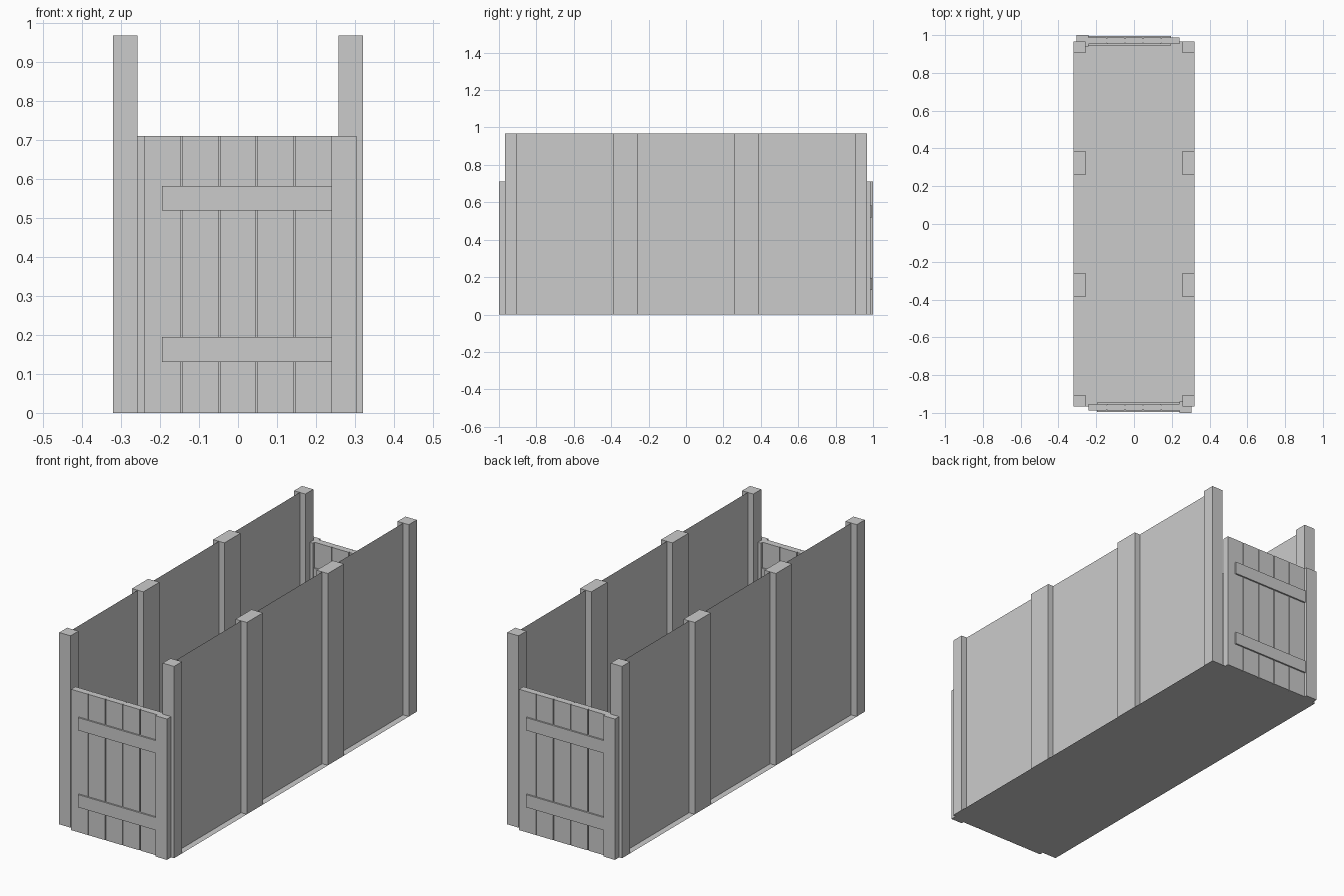
import bpy
import bmesh
from mathutils import Matrix, Vector

cube = bpy.data.objects.get("Cube")
if cube:
    bpy.data.objects.remove(cube, do_unlink=True)

# One plain grey for everything
GREY = (0.6, 0.6, 0.6, 1)
mat = bpy.data.materials.new("plain grey")
mat.use_nodes = True
mat.diffuse_color = GREY
mat.node_tree.nodes["Principled BSDF"].inputs["Base Color"].default_value = GREY

HEIGHT, GATE_HEIGHT = 0.967, 0.71
HALF_WIDTH, HALF_LENGTH = 0.32, 0.967
POST = 0.063
GATE_HALF, GATE_Y = 0.24, -0.97


def finish(name, bm, turn):
    """Store the mesh, turned half round for the far side if asked."""
    if turn:
        bm.transform(Matrix.Rotation(3.14159265, 4, "Z"))
    mesh = bpy.data.meshes.new(name)
    bm.to_mesh(mesh)
    bm.free()
    mesh.materials.append(mat)
    bpy.context.collection.objects.link(bpy.data.objects.new(name, mesh))


def box(name, low, high, turn=False):
    low, high = Vector(low), Vector(high)
    bm = bmesh.new()
    bmesh.ops.create_cube(bm, size=1)
    bmesh.ops.scale(bm, vec=high - low, verts=bm.verts)
    bmesh.ops.translate(bm, vec=(low + high) / 2, verts=bm.verts)
    finish(name, bm, turn)


def sheet(name, corners, turn=False):
    bm = bmesh.new()
    bm.faces.new([bm.verts.new(c) for c in corners])
    finish(name, bm, turn)


# Floor sheet, facing down
w, l = HALF_WIDTH, HALF_LENGTH
sheet("floor", [(-w, -l, 0), (-w, l, 0), (w, l, 0), (w, -l, 0)])

for turn, side in ((False, "left"), (True, "right")):
    # Side wall sheet running through the middle of its posts
    x = HALF_WIDTH - POST / 2
    sheet(side + "_wall", [(x, -l, 0), (x, l, 0), (x, l, HEIGHT), (x, -l, HEIGHT)], turn)

    # Square corner posts and broad middle posts
    spans = {"front_corner": (-l, -l + POST), "front_middle": (-0.387, -0.259),
             "back_middle": (0.259, 0.387), "back_corner": (l - POST, l)}
    for place, (y0, y1) in spans.items():
        box(f"{side}_{place}_post", (w - POST, y0, 0), (w, y1, HEIGHT), turn)

for turn, end in ((False, "front"), (True, "back")):
    # Hinge post beside the gate
    box(end + "_gate_post", (GATE_HALF, -1, 0), (0.304, -0.94, GATE_HEIGHT), turn)

    # Gate: a core with five planks that leave narrow grooves
    g, gap, depth = GATE_HALF, 0.002, 0.017
    box(end + "_gate_core", (-g + gap, GATE_Y - 0.011, 0),
        (g, GATE_Y + 0.011, GATE_HEIGHT), turn)
    step = 2 * g / 5
    for i in range(5):
        x0 = -g + i * step
        box(f"{end}_gate_plank_{i + 1}",
            (x0 + (gap if i else 0), GATE_Y - depth, 0),
            (x0 + step - (gap if i < 4 else 0), GATE_Y + depth, GATE_HEIGHT), turn)

    # Cross battens standing out on both faces of the gate
    for level, z0 in (("lower", 0.13), ("upper", 0.518)):
        box(f"{end}_gate_{level}_batten", (-0.195, GATE_Y - 0.025, z0),
            (g, GATE_Y + 0.025, z0 + 0.064), turn)
